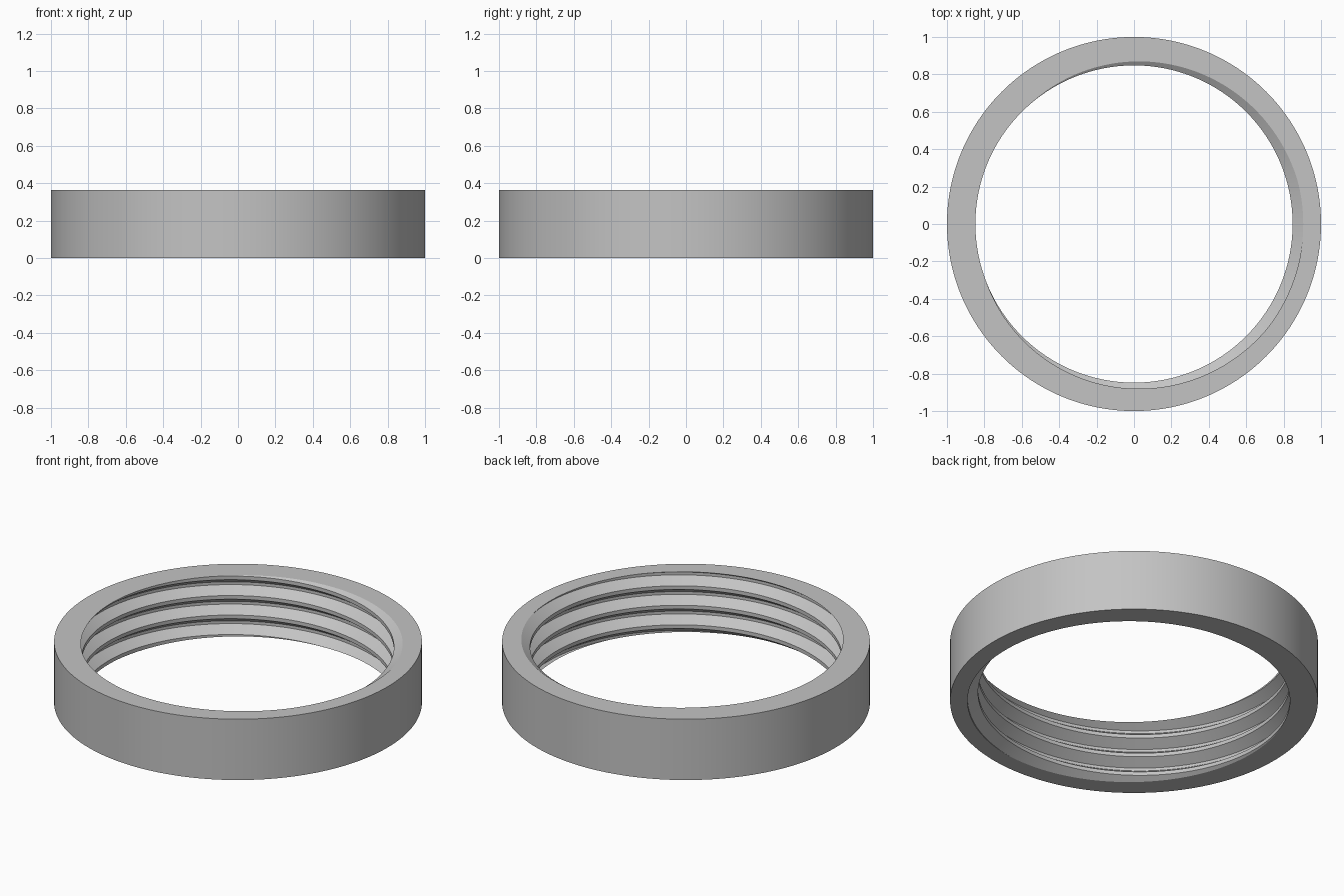
import bpy, bmesh
from math import cos, sin, pi, radians, floor

cube = bpy.data.objects.get("Cube")
if cube:
    bpy.data.objects.remove(cube, do_unlink=True)

HEIGHT, OUTER, CREST, ROOT = 0.365, 1.0, 0.848, 0.905
PITCH, CREST_FLAT, FLANK = 0.117, 0.022, 0.039
START = radians(168)      # where a thread crest meets the top rim
SEGMENTS = 192
TURNS = 6

# heights of the thread corners within one pitch, measured from the crest centre
half = CREST_FLAT / 2
corners = [-half, half, half + FLANK, PITCH - half - FLANK]


def thread_radius(offset):
    """Radius of the trapezoid thread at a height offset from a crest centre."""
    d = offset - PITCH * floor(offset / PITCH)
    d = min(d, PITCH - d)
    t = min(max((d - half) / FLANK, 0), 1)
    return CREST + (ROOT - CREST) * t


def cross_section(angle):
    """Closed ring section whose inner side follows a right-handed helix."""
    rise = HEIGHT + PITCH * (angle - START) / (2 * pi)
    points = [(OUTER, HEIGHT), (OUTER, 0)]
    for turn in range(-TURNS, TURNS):
        for c in corners:
            z = min(max(rise + turn * PITCH + c, 0), HEIGHT)
            points.append((thread_radius(z - rise), z))
    return points


# threaded ring: sweep the section around, then weld the clipped ends and seam
bm = bmesh.new()
columns = []
for i in range(SEGMENTS + 1):
    a = 2 * pi * i / SEGMENTS
    columns.append([bm.verts.new((r * cos(a), r * sin(a), z))
                    for r, z in cross_section(a)])
for left, right in zip(columns, columns[1:]):
    for k in range(len(left)):
        n = (k + 1) % len(left)
        bm.faces.new((left[k], right[k], right[n], left[n]))
bmesh.ops.remove_doubles(bm, verts=bm.verts, dist=0.00001)
bmesh.ops.recalc_face_normals(bm, faces=bm.faces)

mesh = bpy.data.meshes.new("threaded_ring")
bm.to_mesh(mesh)
bm.free()
ring = bpy.data.objects.new("threaded_ring", mesh)
bpy.context.collection.objects.link(ring)

# plain grey material
grey = bpy.data.materials.new("plain_grey")
grey.use_nodes = True
color = (0.55, 0.55, 0.55, 1)
grey.diffuse_color = color
for node in grey.node_tree.nodes:
    if node.type == 'BSDF_PRINCIPLED':
        node.inputs["Base Color"].default_value = color
mesh.materials.append(grey)

bpy.ops.object.select_all(action='DESELECT')
ring.select_set(True)
bpy.context.view_layer.objects.active = ring
bpy.ops.object.shade_smooth_by_angle(angle=radians(30))
